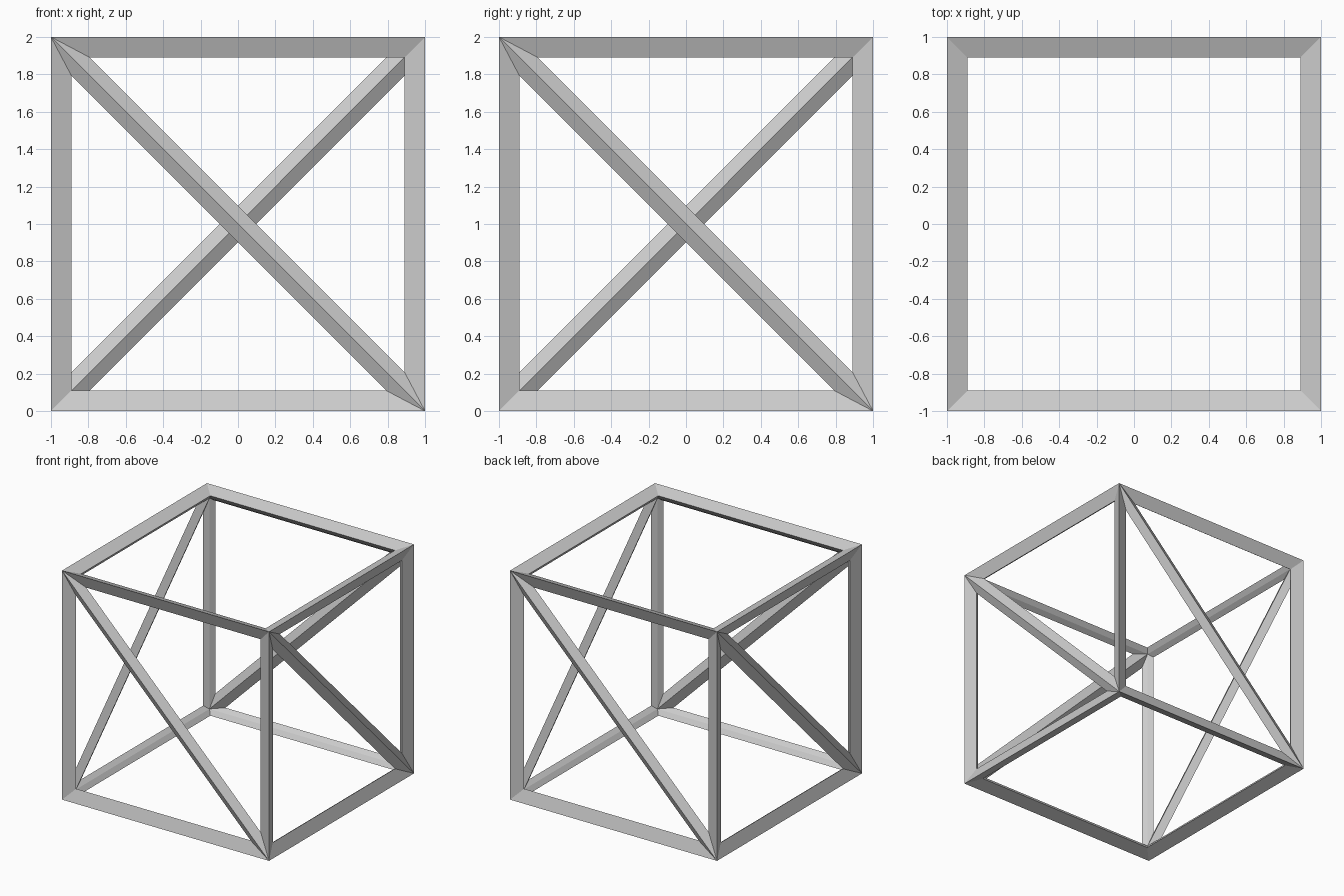
import bpy
import bmesh
from mathutils import Vector

if "Cube" in bpy.data.objects:
    bpy.data.objects.remove(bpy.data.objects["Cube"])

THICK = 0.138
HALF = 1 - THICK / 2 / 3 ** 0.5   # strut corners swell outwards to exactly 1

# Cage: a cube whose four sides are each split by one diagonal
bm = bmesh.new()
bmesh.ops.create_cube(bm, size=2 * HALF)
bm.normal_update()
for face in [f for f in bm.faces if abs(f.normal.z) < 0.5]:
    right = Vector((0, 0, 1)).cross(face.normal)
    top_left = next(v for v in face.verts if v.co.z > 0 and v.co.dot(right) < 0)
    low_right = next(v for v in face.verts if v.co.z < 0 and v.co.dot(right) > 0)
    bmesh.utils.face_split(face, top_left, low_right)
bmesh.ops.translate(bm, verts=bm.verts, vec=(0, 0, 1))

mesh = bpy.data.meshes.new("braced_cube_frame")
bm.to_mesh(mesh)
bm.free()
frame = bpy.data.objects.new("braced_cube_frame", mesh)
bpy.context.collection.objects.link(frame)

# Struts: every edge becomes a four-sided bar
wire = frame.modifiers.new("struts", 'WIREFRAME')
wire.thickness = THICK
wire.offset = 0
wire.use_even_offset = True
wire.use_replace = True
